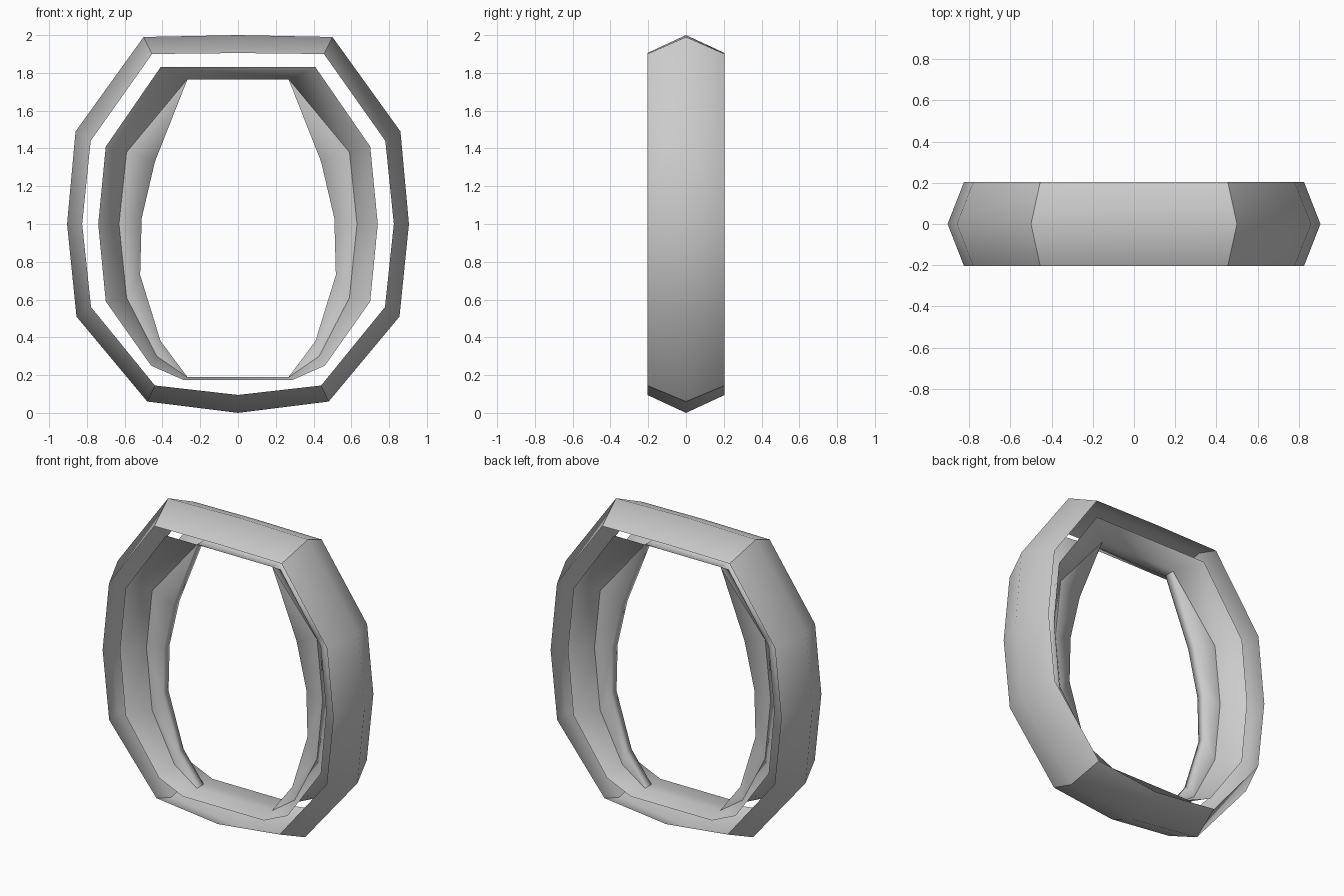
import bpy, bmesh

if "Cube" in bpy.data.objects:
    bpy.data.objects.remove(bpy.data.objects["Cube"])


def closed_loop(half):
    """Mirror a top-to-bottom right-hand profile into a full ring."""
    return half + [(-x, z) for x, z in reversed(half) if x != 0]


def build(name, rows, closed, wrap=False, sharp=(), caps=False):
    """Loft (y, profile) rows; sharp lists profile points kept as creases."""
    bm = bmesh.new()
    grid = [[bm.verts.new((x, y, z)) for x, z in pts] for y, pts in rows]
    n, m = len(grid[0]), len(grid)
    for r in range(m if wrap else m - 1):
        a, b = grid[r], grid[(r + 1) % m]
        for i in range(n if closed else n - 1):
            j = (i + 1) % n
            bm.faces.new((a[i], a[j], b[j], b[i]))
    if caps:
        bm.faces.new([row[0] for row in grid])
        bm.faces.new([row[-1] for row in reversed(grid)])
    for f in bm.faces:
        f.smooth = True
    for a, b in zip(grid, grid[1:]):
        for i in sharp:
            e = bm.edges.get((a[i], b[i]))
            if e:
                e.smooth = False
    bmesh.ops.recalc_face_normals(bm, faces=bm.faces)
    me = bpy.data.meshes.new(name)
    bm.to_mesh(me)
    bm.free()
    ob = bpy.data.objects.new(name, me)
    bpy.context.collection.objects.link(ob)
    return ob


# Outer band: chevron section with its ridge at y = 0
ridge = [(0, 2.0), (.5, 1.99), (.86, 1.49), (.905, 1.0), (.855, .51), (.48, .06), (0, .0)]
rim = [(0, 1.905), (.455, 1.9), (.78, 1.44), (.825, 1.0), (.778, .56), (.44, .145), (0, .095)]
ridge, rim = closed_loop(ridge), closed_loop(rim)
build("outer_band", [(-.205, rim), (0, ridge), (.205, rim)], True, sharp=(1, 5, 7, 11))

# Inner band: shallow channel pointing inwards with a narrow flat crest
lip = [(.41, 1.83), (.70, 1.41), (.74, 1.0), (.70, .59), (.46, .25), (.29, .175)]
crest = [(.27, 1.765), (.59, 1.38), (.63, 1.0), (.59, .61), (.43, .30), (.27, .19)]
lip, ring = closed_loop(lip), closed_loop(crest)
build("inner_band", [(-.15, lip), (-.035, ring), (.035, ring), (.15, lip)], True)

# Side fins: slim crescents standing on the crest, pointed at both ends
tip = [(.268, 1.765), (.44, 1.33), (.51, 1.03), (.518, .73), (.41, .38), (.268, .19)]
for side, s in (("left", -1), ("right", 1)):
    root = [(s * x, z) for x, z in crest]
    edge = [(s * x, z) for x, z in tip]
    build(side + "_fin", [(-.035, root), (-.03, edge), (.03, edge), (.035, root)], False)
